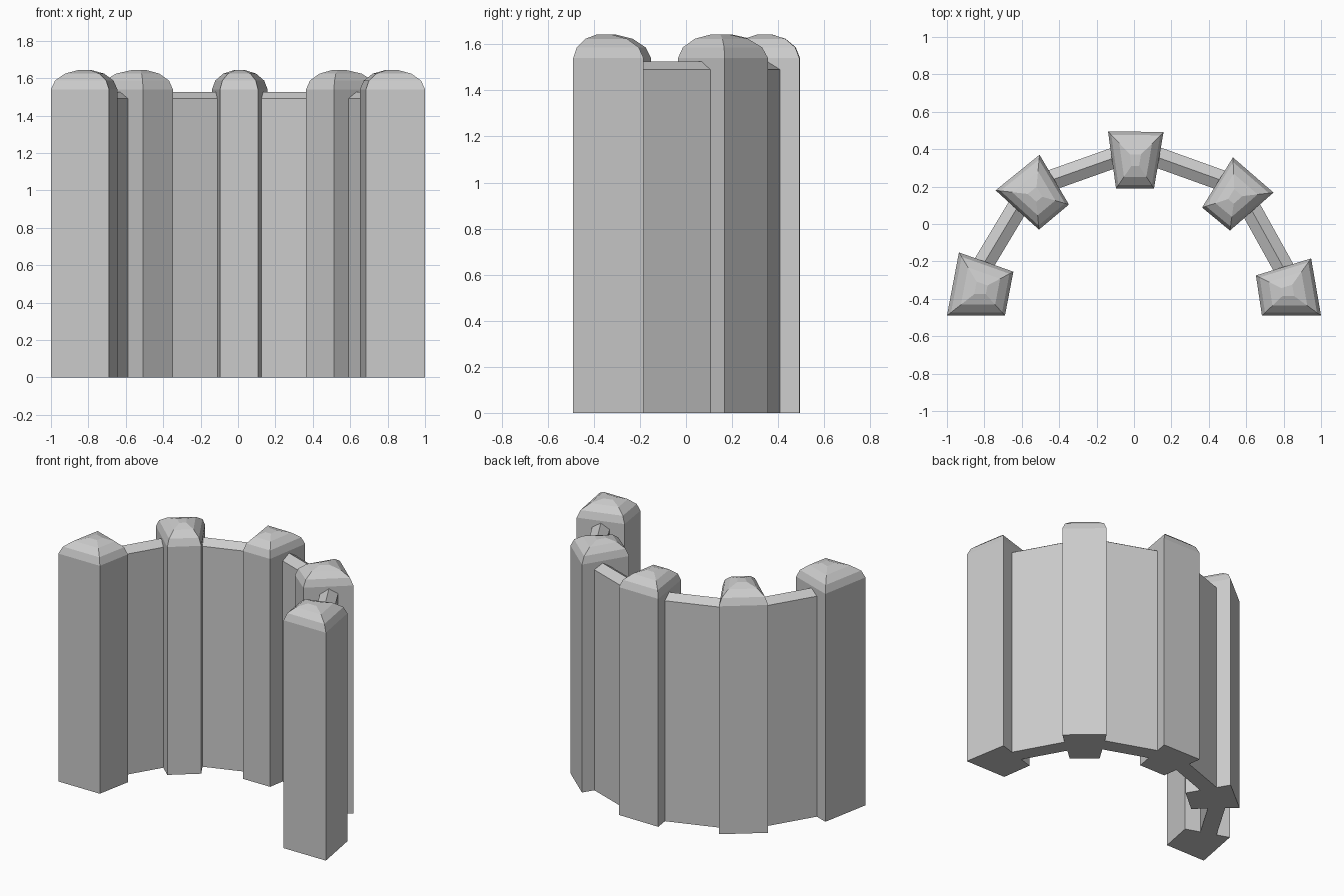
import bpy, bmesh
from mathutils import Vector

if "Cube" in bpy.data.objects:
    bpy.data.objects.remove(bpy.data.objects["Cube"])


def make_object(name, bm):
    bmesh.ops.recalc_face_normals(bm, faces=bm.faces)
    mesh = bpy.data.meshes.new(name)
    bm.to_mesh(mesh)
    bm.free()
    obj = bpy.data.objects.new(name, mesh)
    bpy.context.collection.objects.link(obj)
    return obj


# Post: four-sided shaft with a faceted domed cap, as stacked scaled rings
RINGS = [(1, 0), (1, 1.54), (0.88, 1.587), (0.59, 1.624), (0.2, 1.643)]


def post(name, corners):
    bm = bmesh.new()
    pts = [Vector(c) for c in corners]
    mid = sum(pts, Vector((0, 0))) / 4
    rings = []
    for s, z in RINGS:
        rings.append([bm.verts.new((*(mid + (p - mid) * s), z)) for p in pts])
    for a, b in zip(rings, rings[1:]):
        for i in range(4):
            j = (i + 1) % 4
            bm.faces.new((a[i], a[j], b[j], b[i]))
    bm.faces.new(rings[0])
    bm.faces.new(rings[-1])
    return make_object(name, bm)


# Wall panel: pentagonal section (upright with a low ridge) swept between points
def wall(name, start, end, width=0.11, eave=1.49, ridge=1.525):
    bm = bmesh.new()
    a, b = Vector(start), Vector(end)
    d = (b - a).normalized()
    n = Vector((-d.y, d.x)) * width / 2
    section = [(-1, 0), (1, 0), (1, eave), (0, ridge), (-1, eave)]
    ends = [[bm.verts.new((*(p + n * s), z)) for s, z in section] for p in (a, b)]
    for i in range(5):
        j = (i + 1) % 5
        bm.faces.new((ends[0][i], ends[0][j], ends[1][j], ends[1][i]))
    for e in ends:
        bm.faces.new(e)
    return make_object(name, bm)


post("left_end_post", [(-1, -0.49), (-0.69, -0.49), (-0.645, -0.255), (-0.936, -0.152)])
post("left_middle_post", [(-0.74, 0.18), (-0.508, -0.03), (-0.348, 0.104), (-0.505, 0.37)])
post("centre_post", [(-0.139, 0.495), (-0.096, 0.19), (0.107, 0.19), (0.158, 0.492)])
post("right_middle_post", [(0.364, 0.088), (0.513, -0.035), (0.746, 0.168), (0.529, 0.356)])
post("right_end_post", [(0.652, -0.275), (0.684, -0.49), (1, -0.49), (0.947, -0.184)])

wall("left_outer_wall", (-0.83, -0.256), (-0.6, 0.128))
wall("left_inner_wall", (-0.50, 0.214), (-0.06, 0.37))
wall("right_inner_wall", (0.06, 0.38), (0.50, 0.222))
wall("right_outer_wall", (0.595, 0.135), (0.82, -0.27))
